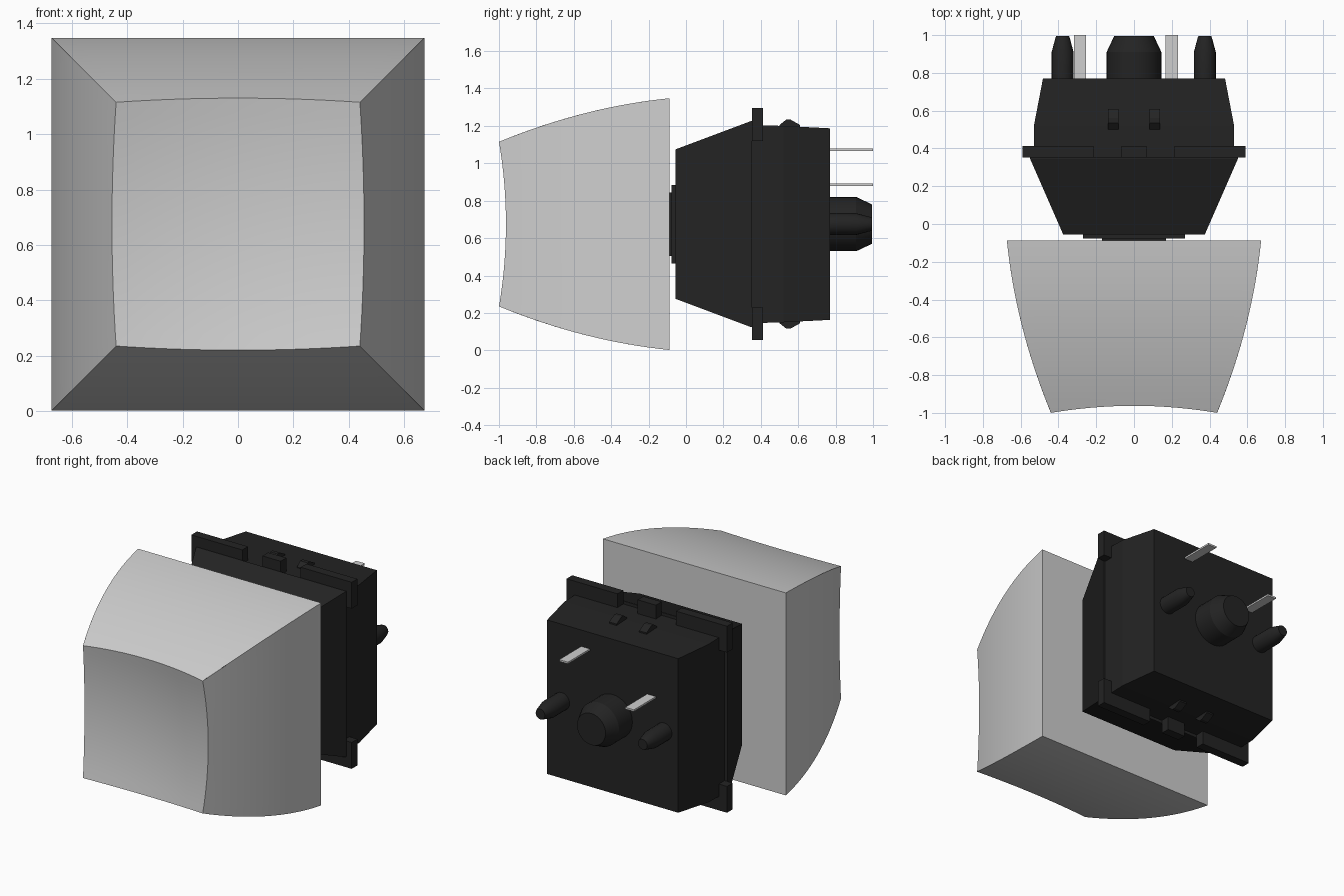
import bpy, bmesh, math

if "Cube" in bpy.data.objects:
    bpy.data.objects.remove(bpy.data.objects["Cube"])

ZC = 0.675  # height of the central axis


def material(name, rgb, rough=0.5):
    m = bpy.data.materials.new(name)
    m.use_nodes = True
    m.diffuse_color = (*rgb, 1)
    bsdf = m.node_tree.nodes["Principled BSDF"]
    bsdf.inputs["Base Color"].default_value = (*rgb, 1)
    bsdf.inputs["Roughness"].default_value = rough
    return m


CAP = material("pale grey plastic", (0.62, 0.62, 0.62))
DARK = material("black plastic", (0.017, 0.017, 0.017))
METAL = material("pin metal", (0.62, 0.62, 0.62))


def finish(name, bm, mat, smooth=None):
    bmesh.ops.remove_doubles(bm, verts=bm.verts, dist=1e-5)
    bmesh.ops.recalc_face_normals(bm, faces=bm.faces)
    me = bpy.data.meshes.new(name)
    bm.to_mesh(me)
    bm.free()
    me.materials.append(mat)
    ob = bpy.data.objects.new(name, me)
    bpy.context.collection.objects.link(ob)
    if smooth:
        bpy.ops.object.select_all(action='DESELECT')
        ob.select_set(True)
        bpy.context.view_layer.objects.active = ob
        bpy.ops.object.shade_smooth_by_angle(angle=math.radians(smooth))
    return ob


def loft(name, rings, mat, smooth=None):
    """Skin a list of equal point rings and close both ends."""
    bm = bmesh.new()
    rows = [[bm.verts.new(p) for p in ring] for ring in rings]
    n = len(rows[0])
    for a, b in zip(rows, rows[1:]):
        for i in range(n):
            j = (i + 1) % n
            bm.faces.new((a[i], a[j], b[j], b[i]))
    bm.faces.new(rows[0])
    bm.faces.new(rows[-1])
    return finish(name, bm, mat, smooth)


def rect(y, hx, hz):
    return [(sx * hx, y, ZC + sz * hz) for sx, sz in ((-1, -1), (1, -1), (1, 1), (-1, 1))]


def box(name, x0, x1, y0, y1, z0, z1, mat):
    return loft(name, [[(x0, y, z0), (x1, y, z0), (x1, y, z1), (x0, y, z1)] for y in (y0, y1)], mat)


def post(name, x, profile, n=32):
    rings = [[(x + r * math.cos(2 * math.pi * i / n), y, ZC + r * math.sin(2 * math.pi * i / n))
              for i in range(n)] for y, r in profile]
    return loft(name, rings, DARK, 25)


# Keycap: bulging square sides with a spherical dish in the front
BACK, N = -0.087, 16


def half_width(y):
    t = BACK - y
    return 0.673 - 0.1 * t - 0.17 * t * t


def dish(x, z):
    return -0.92 - 0.04 * (x * x + z * z) / 0.441 ** 2


END = half_width(-1.0)


def rim(s):
    """Half width of the dish edge at position s along it."""
    w = END
    for _ in range(20):
        w = half_width(dish(s * END, w))
    return w


def grid(bm, func):
    v = [[bm.verts.new(func(i / N, j / N)) for j in range(N + 1)] for i in range(N + 1)]
    for i in range(N):
        for j in range(N):
            bm.faces.new((v[i][j], v[i + 1][j], v[i + 1][j + 1], v[i][j + 1]))


def dish_point(u, v):
    s, t = 2 * u - 1, 2 * v - 1
    x, z = s * rim(t), t * rim(s)
    return (x, dish(x, z), ZC + z)


def wall(turn):
    c, d = ((1, 0), (0, 1), (-1, 0), (0, -1))[turn]

    def point(u, t):
        s = 2 * u - 1
        front = dish(s * END, rim(s))
        y = BACK + (front - BACK) * t
        a, b = s * half_width(BACK + (-1 - BACK) * t), half_width(y)
        return (a * c - b * d, y, ZC + a * d + b * c)
    return point


bm = bmesh.new()
grid(bm, dish_point)
for k in range(4):
    grid(bm, wall(k))
bm.faces.new([bm.verts.new(p) for p in rect(BACK, half_width(BACK), half_width(BACK))])
finish("keycap", bm, CAP, 30)

# Stem steps between the cap and the housing
loft("stem_base", [rect(-0.078, 0.27, 0.21), rect(-0.05, 0.27, 0.21)], DARK)
loft("stem_tip", [rect(-0.09, 0.17, 0.17), rect(-0.07, 0.17, 0.17)], DARK)

# Housing halves
loft("upper_housing", [rect(-0.055, 0.375, 0.40), rect(0.345, 0.55, 0.55), rect(0.352, 0.55, 0.55)], DARK)
loft("lower_housing", [rect(0.35, 0.53, 0.53), rect(0.52, 0.53, 0.525), rect(0.77, 0.482, 0.512)], DARK)

# Mounting flange pieces and snap bumps on the top and bottom
for sz, side in ((1, "top"), (-1, "bottom")):
    for sx, hand in ((1, "left"), (-1, "right")):
        xs = sorted((sx * 0.215, sx * 0.59))
        zs = sorted((ZC + sz * 0.445, ZC + sz * 0.62))
        box(f"flange_{side}_{hand}", *xs, 0.352, 0.412, *zs, DARK)
        x = sx * 0.11
        profile = [(0.50, 0.51), (0.50, 0.53), (0.535, 0.558), (0.56, 0.558), (0.61, 0.53), (0.61, 0.51)]
        loft(f"snap_bump_{side}_{hand}",
             [[(x + e, y, ZC + sz * h) for y, h in profile] for e in (-0.027, 0.027)], DARK)
    zs = sorted((ZC + sz * 0.50, ZC + sz * 0.62))
    box(f"flange_{side}_centre", -0.067, 0.067, 0.352, 0.412, *zs, DARK)

# Locating posts on the back
post("centre_post", 0, [(0.76, 0.145), (0.91, 0.145), (0.995, 0.105)])
for x, hand in ((0.375, "left"), (-0.378, "right")):
    post(f"side_post_{hand}", x, [(0.76, 0.058), (0.91, 0.058), (0.985, 0.038), (0.995, 0.034)], 20)

# Contact pins
for x, z, hand in ((0.2, 1.072, "left"), (-0.285, 0.885, "right")):
    box(f"contact_pin_{hand}", x - 0.032, x + 0.032, 0.76, 1.0, z - 0.006, z + 0.006, METAL)
